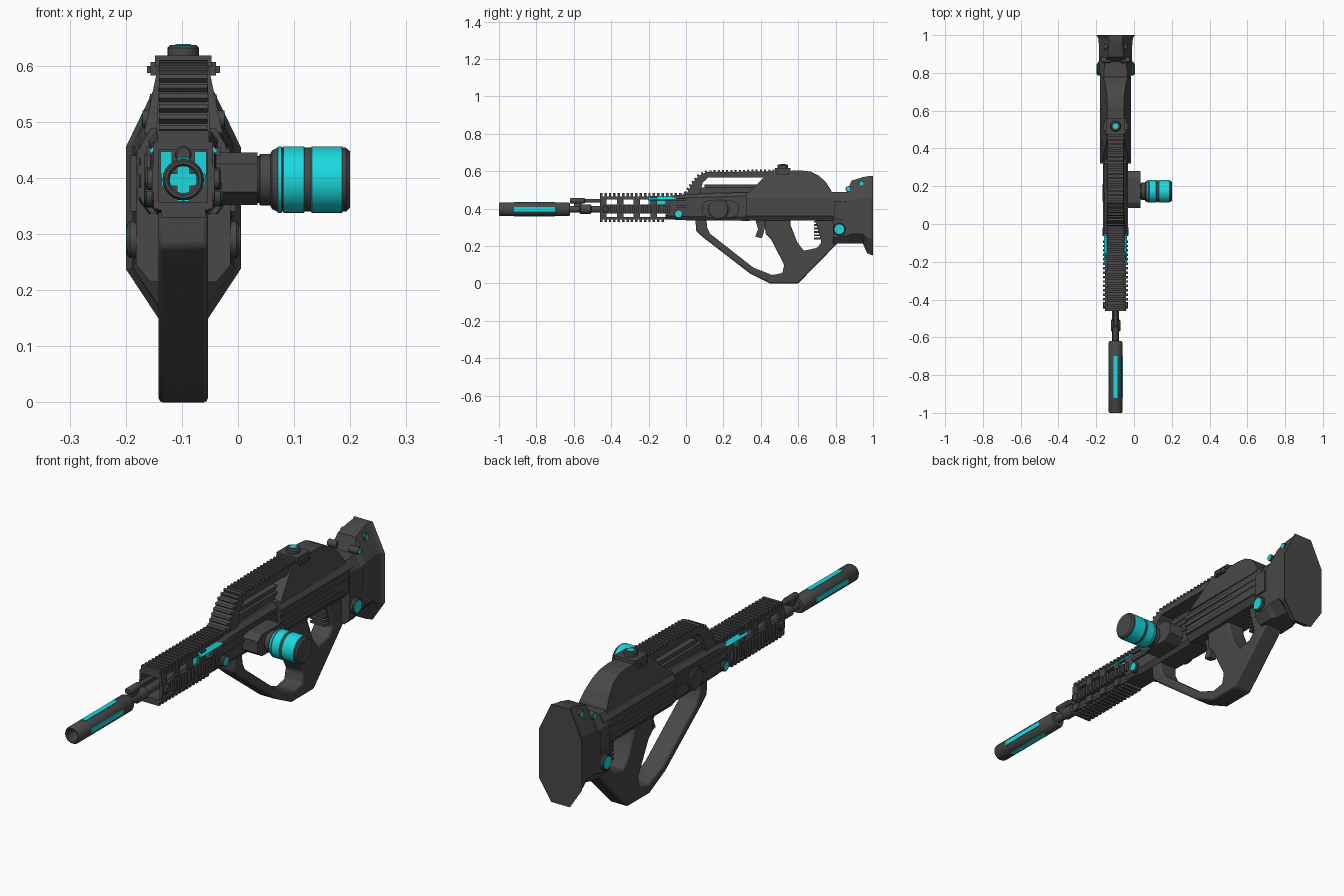
import bpy, bmesh, math
from mathutils import Vector

CX = -0.0975  # centre line of the rifle


def material(name, col):
    m = bpy.data.materials.new(name)
    m.diffuse_color = (*col, 1)
    return m


DARK = material("dark_grey", (0.065, 0.065, 0.065))
CYAN = material("cyan", (0.01, 0.7, 0.73))


def finish(name, bm, mat=DARK, bevel=0, smooth=False):
    bmesh.ops.recalc_face_normals(bm, faces=bm.faces[:])
    me = bpy.data.meshes.new(name)
    bm.to_mesh(me)
    bm.free()
    me.materials.append(mat)
    ob = bpy.data.objects.new(name, me)
    ob.location.x = CX
    bpy.context.collection.objects.link(ob)
    if bevel:
        b = ob.modifiers.new("bevel", 'BEVEL')
        b.width, b.segments, b.limit_method = bevel, 2, 'ANGLE'
    if smooth:
        bpy.context.view_layer.objects.active = ob
        ob.select_set(True)
        bpy.ops.object.shade_smooth_by_angle(angle=math.radians(35))
        ob.select_set(False)
    return ob


def rings(bm, loops):
    """Skin a row of equal-length point loops and cap both ends."""
    vs = [[bm.verts.new(p) for p in l] for l in loops]
    n = len(vs[0])
    for a, b in zip(vs, vs[1:]):
        for i in range(n):
            bm.faces.new((a[i], a[(i + 1) % n], b[(i + 1) % n], b[i]))
    bm.faces.new(vs[0])
    bm.faces.new(vs[-1])


def add_box(bm, x, y, z):
    rings(bm, [[(x[0], v, z[0]), (x[1], v, z[0]), (x[1], v, z[1]), (x[0], v, z[1])] for v in y])


def boxes(name, items, mat=DARK, mirror=False):
    bm = bmesh.new()
    for x, y, z in items:
        add_box(bm, x, y, z)
        if mirror:
            add_box(bm, (-x[1], -x[0]), y, z)
    return finish(name, bm, mat)


def prism(name, pts, width, **kw):
    """Side profile in y,z; width(z) gives the half width."""
    bm = bmesh.new()
    rings(bm, [[(s * width(z), y, z) for y, z in pts] for s in (-1, 1)])
    return finish(name, bm, **kw)


def loft(name, sections, **kw):
    """Octagonal sections (y, half width, z0, z1, chamfer x, lower and upper chamfer z)."""
    bm = bmesh.new()
    loops = []
    for y, w, z0, z1, c, a, b in sections:
        half = [(w - c, z0), (w, z0 + a), (w, z1 - b), (w - c, z1)]
        loops.append([(x, y, z) for x, z in half] + [(-x, y, z) for x, z in reversed(half)])
    rings(bm, loops)
    return finish(name, bm, **kw)


def lathe(name, axis, centre, prof, n=24, **kw):
    """Turn (position, radius) points about an axis."""
    bm = bmesh.new()
    d = Vector(axis)
    u = d.orthogonal().normalized()
    v = d.cross(u)
    rings(bm, [[Vector(centre) + d * t + (u * math.cos(2 * math.pi * i / n)
                + v * math.sin(2 * math.pi * i / n)) * r for i in range(n)] for t, r in prof])
    return finish(name, bm, smooth=True, **kw)


X, Y, Z = (1, 0, 0), (0, 1, 0), (0, 0, 1)

# suppressor, its inlays, barrel and gas tube
lathe("suppressor", Y, (0, 0, 0.397), [(-0.85, 0.024), (-0.995, 0.024), (-1, 0.028), (-1, 0.033),
      (-0.993, 0.037), (-0.63, 0.037), (-0.62, 0.032)])
boxes("suppressor_inlays", [((-0.0385, 0.0385), (-0.92, -0.7), (0.386, 0.408)),
      ((-0.011, 0.011), (-0.92, -0.7), (0.3585, 0.4355))], CYAN)
lathe("barrel", Y, (0, 0, 0.397), [(-0.63, 0.018), (0.02, 0.018)])
lathe("barrel_collar", Y, (0, 0, 0.397), [(-0.57, 0.018), (-0.565, 0.025), (-0.51, 0.025), (-0.505, 0.018)])
lathe("gas_tube", Y, (0, 0, 0.442), [(-0.62, 0.012), (-0.615, 0.015), (-0.545, 0.015),
      (-0.54, 0.01), (-0.44, 0.01)], n=16)
boxes("gas_block", [((-0.01, 0.01), (-0.6, -0.555), (0.40, 0.44))])

# open handguard frame with toothed rails
boxes("handguard_plates", [((-0.045, 0.045), (-0.46, 0.02), (0.45, 0.466)),
      ((-0.045, 0.045), (-0.46, 0.02), (0.343, 0.356))])
boxes("handguard_sides", [((0.043, 0.056), (-0.46, 0.0), (0.374, 0.422))]
      + [((0.043, 0.053), (y, y + 0.035), (0.345, 0.464)) for y in (-0.46, -0.37, -0.28, -0.19)], mirror=True)
boxes("top_rail_teeth", [((-0.046, 0.046), (-0.46 + i * 0.0235, -0.447 + i * 0.0235), (0.464, 0.485))
      for i in range(20)])
boxes("bottom_rail_teeth", [((-0.04, 0.04), (-0.46 + i * 0.0235, -0.447 + i * 0.0235), (0.33, 0.345))
      for i in range(15)])
boxes("side_rail_teeth", [((0.055, 0.067), (-0.405 + i * 0.0235, -0.392 + i * 0.0235), (0.376, 0.418))
      for i in range(14)], mirror=True)
boxes("handguard_core", [((0.02, 0.041), (-0.2, -0.11), (0.405, 0.447))], CYAN, mirror=True)
for s in (-1, 1):
    lathe("handguard_screw", X, (0, -0.43, 0.397), [(s * 0.05, 0.018), (s * 0.064, 0.018), (s * 0.067, 0.014)])
    lathe("handguard_button_rim", X, (0, -0.04, 0.372), [(s * 0.05, 0.023), (s * 0.066, 0.023), (s * 0.068, 0.02)])
    lathe("handguard_button", X, (0, -0.04, 0.372), [(s * 0.06, 0.018), (s * 0.0695, 0.018)], mat=CYAN)
    # sloped glowing strip below the top rail
    bm = bmesh.new()
    strip = [(0.042, 0.467), (0.061, 0.449), (0.057, 0.444), (0.04, 0.46)]
    rings(bm, [[(s * x, y, z) for x, z in strip] for y in (-0.2, 0.0)])
    finish("handguard_strip", bm, CYAN)

# receiver, front and rear
loft("receiver_front", [(-0.11, 0.056, 0.343, 0.466, 0.016, 0.02, 0.02), (0.0, 0.058, 0.338, 0.478, 0.016, 0.02, 0.02),
     (0.34, 0.062, 0.335, 0.488, 0.016, 0.02, 0.02)])
loft("receiver_rear", [(0.32, 0.076, 0.336, 0.488, 0.018, 0.025, 0.03),
     (0.82, 0.08, 0.336, 0.49, 0.018, 0.025, 0.03)])
boxes("receiver_side_ribs", [((0.07, 0.082), (0.32, 0.8), (z, z + 0.018)) for z in (0.365, 0.405, 0.435)]
      + [((0.05, 0.066), (-0.05, 0.33), (z, z + 0.014)) for z in (0.405, 0.44)], mirror=True)

# carry handle and humped rear cover
prism("carry_handle", [(0.0, 0.475), (0.03, 0.53), (0.07, 0.577), (0.11, 0.595), (0.52, 0.6), (0.52, 0.475),
      (0.36, 0.475), (0.43, 0.567), (0.12, 0.567), (0.09, 0.54), (0.07, 0.475)],
      lambda z: 0.048 - (z - 0.48) * 0.05)
prism("rear_cover", [(0.33, 0.48), (0.45, 0.6), (0.62, 0.604), (0.67, 0.597), (0.71, 0.577), (0.745, 0.545),
      (0.775, 0.5), (0.78, 0.48)], lambda z: 0.07 - (z - 0.48) * 0.21)
boxes("handle_floor", [((-0.035, 0.035), (0.07, 0.4), (0.48, 0.512)), ((-0.022, 0.022), (0.1, 0.4), (0.51, 0.53))])

# ridges following the carry handle
path = [Vector(p) for p in ((0.0, 0.485), (0.03, 0.53), (0.07, 0.577), (0.11, 0.595), (0.47, 0.6))]
bm = bmesh.new()
carry = 0.0
for a, b in zip(path, path[1:]):
    d = (b - a).normalized()
    nrm = Vector((-d.y, d.x))
    while carry < (b - a).length:
        p = a + d * carry
        corners = [p - d * 0.006 - nrm * 0.004, p + d * 0.006 - nrm * 0.004,
                   p + d * 0.005 + nrm * 0.01, p - d * 0.005 + nrm * 0.01]
        rings(bm, [[(x, c.x, c.y) for c in corners] for x in (-0.043, 0.043)])
        carry += 0.0225
    carry -= (b - a).length
finish("handle_ridges", bm)

# top sight
boxes("sight_base", [((-0.05, 0.05), (0.475, 0.56), (0.598, 0.618)), ((-0.058, 0.058), (0.485, 0.55), (0.583, 0.607)),
      ((-0.065, 0.065), (0.5, 0.535), (0.587, 0.6))])
lathe("sight_turret", Z, (0, 0.518, 0), [(0.61, 0.028), (0.632, 0.028), (0.637, 0.023)])
lathe("sight_lens", Z, (0, 0.518, 0), [(0.63, 0.014), (0.6385, 0.014)], mat=CYAN)

# looped grip and guard, trigger, ribs
prism("grip_loop", [(0.05, 0.345), (0.055, 0.278), (0.1, 0.24), (0.34, 0.055), (0.45, 0.0), (0.6, 0.0),
      (0.81, 0.215), (0.81, 0.345), (0.69, 0.345), (0.705, 0.29), (0.725, 0.22), (0.7, 0.19), (0.63, 0.175),
      (0.595, 0.22), (0.56, 0.31), (0.56, 0.345), (0.42, 0.345), (0.425, 0.265), (0.455, 0.235), (0.525, 0.1),
      (0.515, 0.055), (0.46, 0.045), (0.36, 0.085), (0.13, 0.265), (0.112, 0.3), (0.11, 0.345)],
      lambda z: 0.044, bevel=0.008, smooth=True)
prism("trigger", [(0.37, 0.345), (0.385, 0.29), (0.37, 0.25), (0.405, 0.242), (0.415, 0.27), (0.43, 0.345)],
      lambda z: 0.016)
boxes("grip_rear_ribs", [((-0.035, 0.035), (0.685, 0.72), (0.235 + i * 0.018, 0.245 + i * 0.018)) for i in range(6)])

# stock and butt plate
loft("stock", [(0.785, 0.084, 0.215, 0.488, 0.025, 0.03, 0.04), (0.86, 0.087, 0.215, 0.49, 0.03, 0.04, 0.05),
     (0.885, 0.087, 0.215, 0.55, 0.045, 0.05, 0.1), (0.945, 0.088, 0.215, 0.568, 0.05, 0.05, 0.11),
     (0.968, 0.09, 0.162, 0.573, 0.055, 0.08, 0.115), (0.985, 0.092, 0.155, 0.574, 0.055, 0.085, 0.115),
     (1.0, 0.1025, 0.15, 0.575, 0.058, 0.088, 0.12)])
boxes("stock_clamp", [((0.07, 0.094), (0.795, 0.86), (0.34, 0.44))], mirror=True)
for s in (-1, 1):
    lathe("stock_button_rim", X, (0, 0.82, 0.29), [(s * 0.07, 0.033), (s * 0.095, 0.033), (s * 0.099, 0.029)])
    lathe("stock_button", X, (0, 0.82, 0.29), [(s * 0.08, 0.026), (s * 0.1015, 0.026)], mat=CYAN)
    for y, z, x in ((0.868, 0.505, 0.073), (0.938, 0.535, 0.059)):
        lathe("stock_stud", X, (0, y, z), [(s * 0.03, 0.015), (s * x, 0.015)], n=16)
        lathe("stock_stud_light", X, (0, y, z), [(s * 0.05, 0.011), (s * (x + 0.001), 0.011)], n=16, mat=CYAN)

# side-mounted canister (turned along x) and its bracket
prism("canister_bracket", [(0.085, 0.375), (0.115, 0.352), (0.245, 0.352), (0.28, 0.375), (0.28, 0.425),
      (0.245, 0.445), (0.115, 0.445), (0.085, 0.425)], lambda z: 0.045).location.x = -0.01
mid = (0, 0.173, 0.397)
lathe("canister_neck", X, mid, [(0.12, 0.042), (0.135, 0.042), (0.137, 0.046), (0.155, 0.046), (0.158, 0.052),
      (0.168, 0.057), (0.285, 0.057), (0.29, 0.057), (0.2975, 0.05)], n=32)
for a, b in ((0.168, 0.176), (0.178, 0.216), (0.228, 0.284)):
    lathe("canister_band", X, mid, [(a, 0.0575), (a + 0.001, 0.0595), (b - 0.001, 0.0595), (b, 0.0575)], n=32, mat=CYAN)
lathe("bracket_cap_left", X, (0, 0.165, 0.397), [(-0.05, 0.05), (-0.065, 0.05), (-0.07, 0.044)])
